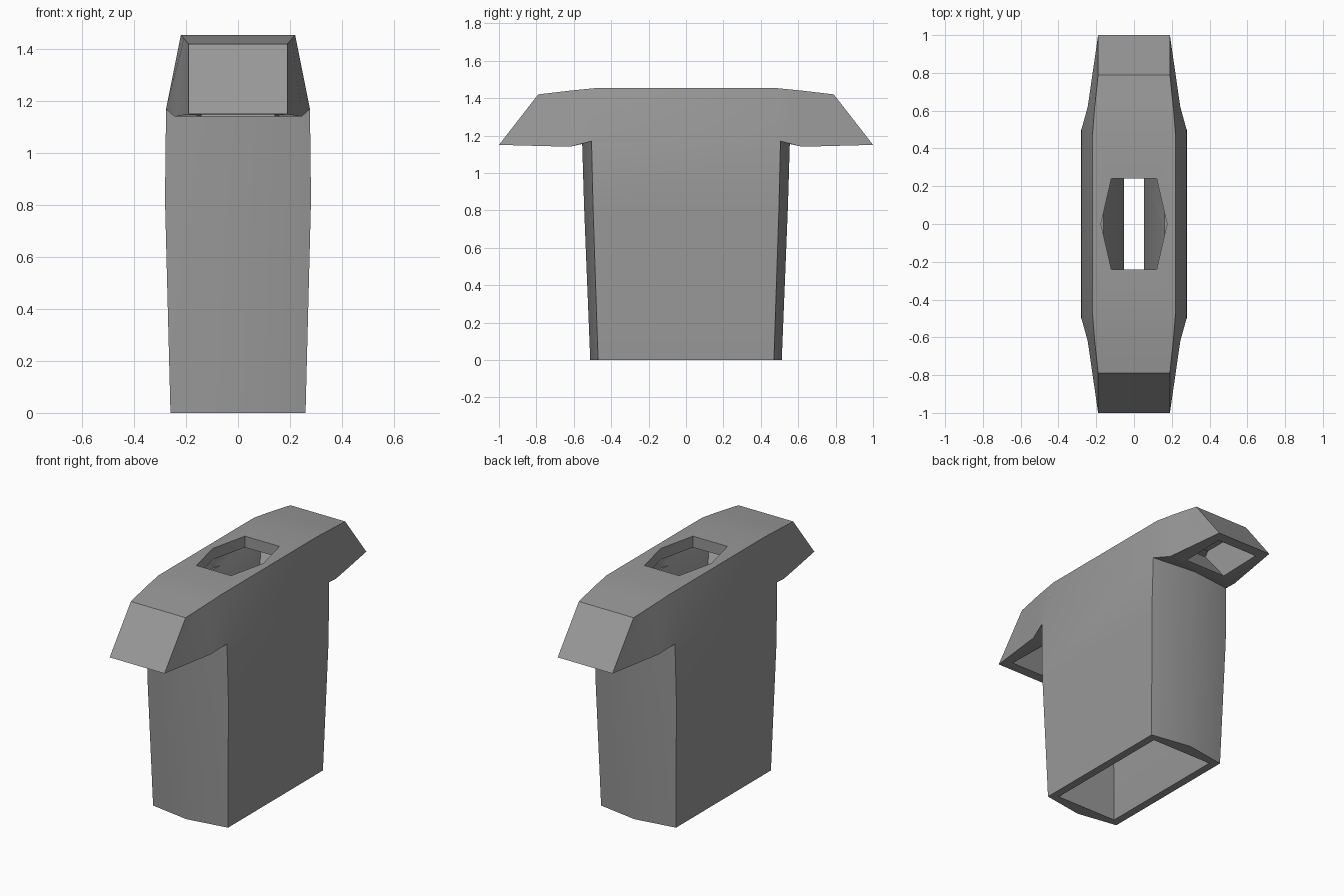
import bpy
import bmesh

cube = bpy.data.objects.get("Cube")
if cube:
    bpy.data.objects.remove(cube, do_unlink=True)

grey = bpy.data.materials.new("plain grey cloth")
grey.use_nodes = True
colour = (0.32, 0.32, 0.32, 1)
grey.diffuse_color = colour
grey.node_tree.nodes["Principled BSDF"].inputs["Base Color"].default_value = colour


def finish(bm, name):
    bmesh.ops.recalc_face_normals(bm, faces=bm.faces)
    mesh = bpy.data.meshes.new(name)
    bm.to_mesh(mesh)
    bm.free()
    obj = bpy.data.objects.new(name, mesh)
    bpy.context.collection.objects.link(obj)
    mesh.materials.append(grey)
    return obj


def hull(name, points):
    """Convex cutter around a handful of points."""
    bm = bmesh.new()
    for p in points:
        bm.verts.new(p)
    bmesh.ops.convex_hull(bm, input=bm.verts)
    return finish(bm, name)


def slab(x, y0, y1, z):
    return [(sx * x, y, z) for sx in (-1, 1) for y in (y0, y1)]


# Outer shirt: sleeve stations from the shoulder to the cuff
bm = bmesh.new()
# lower x, y, z, then upper x, y, z
stations = [(0.277, 0.505, 1.17, 0.22, 0.47, 1.455),
            (0.245, 0.62, 1.14, 0.208, 0.62, 1.44),
            (0.19, 1.0, 1.15, 0.19, 0.79, 1.42)]


def section(s, side):
    bx, by, bz, tx, ty, tz = s
    coords = [(bx, side * by, bz), (tx, side * ty, tz),
              (-tx, side * ty, tz), (-bx, side * by, bz)]
    return [bm.verts.new(c) for c in coords]


front = [section(s, -1) for s in stations]
back = [section(s, 1) for s in stations]
chain = front[::-1] + back
for a, b in zip(chain, chain[1:]):
    for i in range(3):
        bm.faces.new((a[i], a[i + 1], b[i + 1], b[i]))
for sleeve in (front, back):
    bm.faces.new(sleeve[2])
    bm.faces.new((sleeve[2][0], sleeve[2][3], sleeve[1][3], sleeve[1][0]))

# Torso: six-sided rings hanging from the shoulder corners
mids = [bm.verts.new((0, side * 0.555, 1.155)) for side in (-1, 1)]
for sleeve, mid in zip((front, back), mids):
    bm.faces.new((sleeve[1][0], sleeve[1][3], sleeve[0][3], mid, sleeve[0][0]))
ring = [front[0][0], mids[0], front[0][3], back[0][3], mids[1], back[0][0]]
for x, corner, middle, z in [(0.281, 0.497, 0.545, 0.82),
                             (0.26, 0.47, 0.512, 0)]:
    low = [bm.verts.new(p) for p in (
        (x, -corner, z), (0, -middle, z), (-x, -corner, z),
        (-x, corner, z), (0, middle, z), (x, corner, z))]
    for i in range(6):
        j = (i + 1) % 6
        bm.faces.new((ring[i], ring[j], low[j], low[i]))
    ring = low
bm.faces.new(ring)
shirt = finish(bm, "shirt")

# Hollows: torso, shoulder trough, neck opening and both sleeves
cutters = [
    hull("torso_hollow", slab(0.218, -0.44, 0.44, -0.05) + slab(0.05, -0.25, 0.25, 1.02)),
    hull("shoulder_hollow", slab(0.05, -0.25, 0.25, 0.98) + slab(0.18, -0.5, 0.5, 1.385)),
    hull("neck_hollow", [p for z in (1.33, 1.6) for p in
                         slab(0.12, -0.24, 0.24, z) + [(-0.175, 0, z), (0.175, 0, z)]]),
]
for side, name in ((-1, "front"), (1, "back")):
    cutters.append(hull(name + "_sleeve_hollow",
                        slab(0.14, side * 0.68, side * 0.97, 1.1)
                        + slab(0.145, side * 0.45, side * 0.76, 1.375)))

bpy.context.view_layer.objects.active = shirt
for cutter in cutters:
    cutter.hide_render = True
    cut = shirt.modifiers.new("hollow", "BOOLEAN")
    cut.operation = "DIFFERENCE"
    cut.solver = "EXACT"
    cut.object = cutter
    bpy.ops.object.modifier_apply(modifier=cut.name)
    bpy.data.objects.remove(cutter, do_unlink=True)

bpy.ops.object.select_all(action="DESELECT")
shirt.select_set(True)
bpy.ops.object.shade_smooth_by_angle(angle=0.5)
